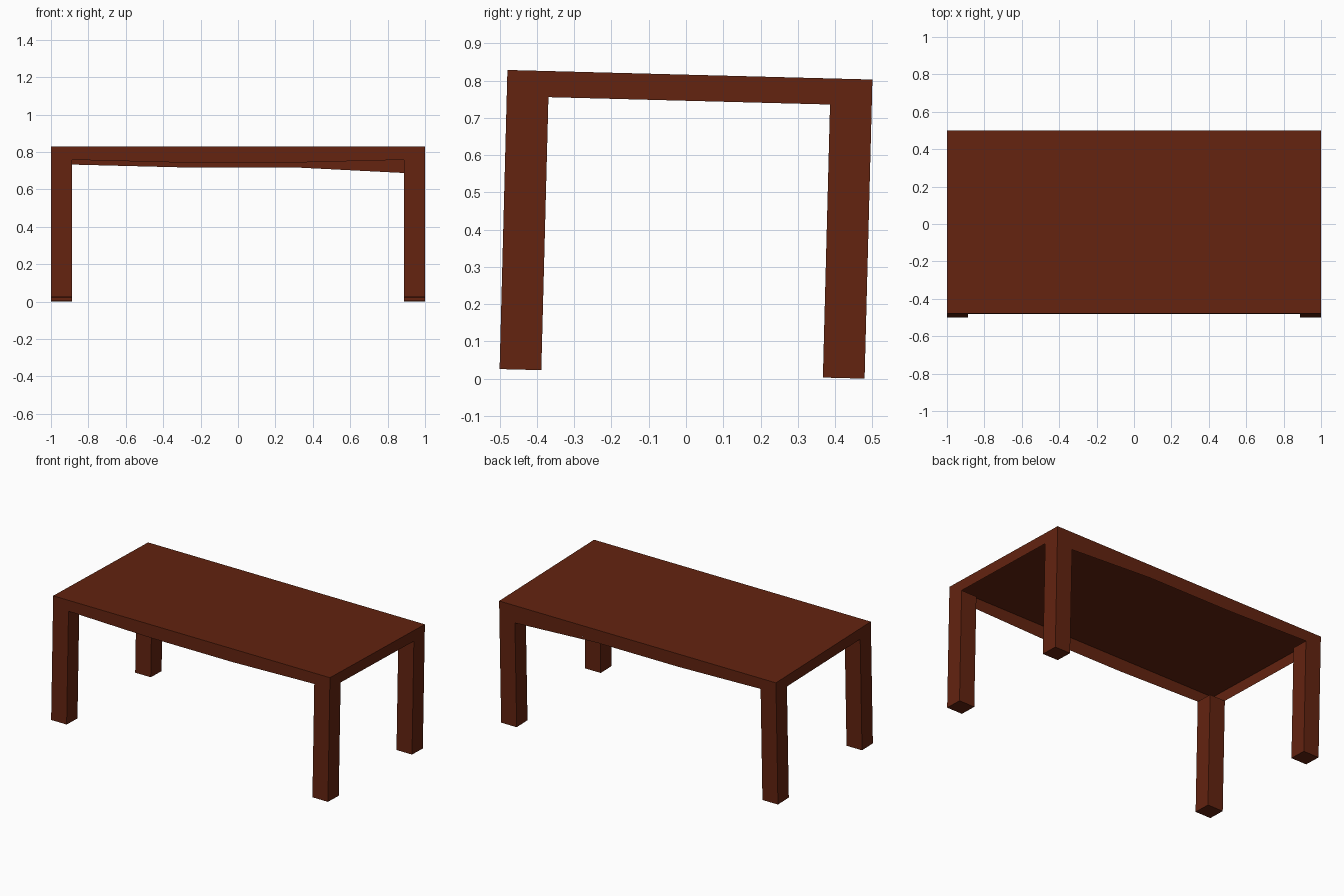
import bpy, bmesh
from math import radians
from mathutils import Matrix, Vector

if "Cube" in bpy.data.objects:
    bpy.data.objects.remove(bpy.data.objects["Cube"])

HX, HY, H = 1.0, 0.49, 0.803      # half length, half width, height
RIM, LEG = 0.07, 0.112            # rim depth, leg thickness
TILT = Matrix.Translation((0, -0.0105, 0.0128)) @ Matrix.Rotation(radians(-1.5), 4, 'X')

wood = bpy.data.materials.new("red_brown_wood")
wood.diffuse_color = (0.125, 0.017, 0.005, 1)
wood.use_nodes = True
wood.node_tree.nodes["Principled BSDF"].inputs["Base Color"].default_value = wood.diffuse_color


def finish(bm, name):
    """Turn a bmesh into a wooden object with the slight lean of the table."""
    mesh = bpy.data.meshes.new(name)
    bm.to_mesh(mesh)
    bm.free()
    mesh.materials.append(wood)
    obj = bpy.data.objects.new(name, mesh)
    obj.matrix_world = TILT
    bpy.context.collection.objects.link(obj)


def box(lo, hi, open_bottom=False):
    bm = bmesh.new()
    lo, hi = Vector(lo), Vector(hi)
    size = hi - lo
    bmesh.ops.create_cube(bm, size=1, matrix=Matrix.Translation((lo + hi) / 2)
                          @ Matrix.Diagonal((*size, 1)))
    if open_bottom:
        bm.normal_update()
        bottom = [f for f in bm.faces if f.normal.z < -0.9]
        bmesh.ops.delete(bm, geom=bottom, context='FACES')
    return bm


# Table top: thin shell with a turned-down rim, open underneath
finish(box((-HX, -HY, H - RIM), (HX, HY, H), open_bottom=True), "table_top")

# Four square legs, flush with the rim
for sx, side in ((-1, "left"), (1, "right")):
    for sy, end in ((-1, "front"), (1, "back")):
        x0, x1 = sorted((sx * HX, sx * (HX - LEG)))
        y0, y1 = sorted((sy * HY, sy * (HY - LEG)))
        finish(box((x0, y0, 0), (x1, y1, H - RIM)), f"{end}_{side}_leg")

# Thin shaped rails hanging under the long rims: (x, drop below rim)
rails = {
    "front_rail": (-HY, [(-0.888, 0), (-0.3, 0.015), (0.3, 0.015), (0.888, 0)]),
    "back_rail": (HY, [(-0.888, 0), (-0.3, 0.015), (0.3, 0.015), (0.888, 0.045), (0.888, 0)]),
}
for name, (y, profile) in rails.items():
    bm = bmesh.new()
    verts = [bm.verts.new((x, y, H - RIM - drop)) for x, drop in profile]
    bm.faces.new(verts if y < 0 else verts[::-1])
    finish(bm, name)
